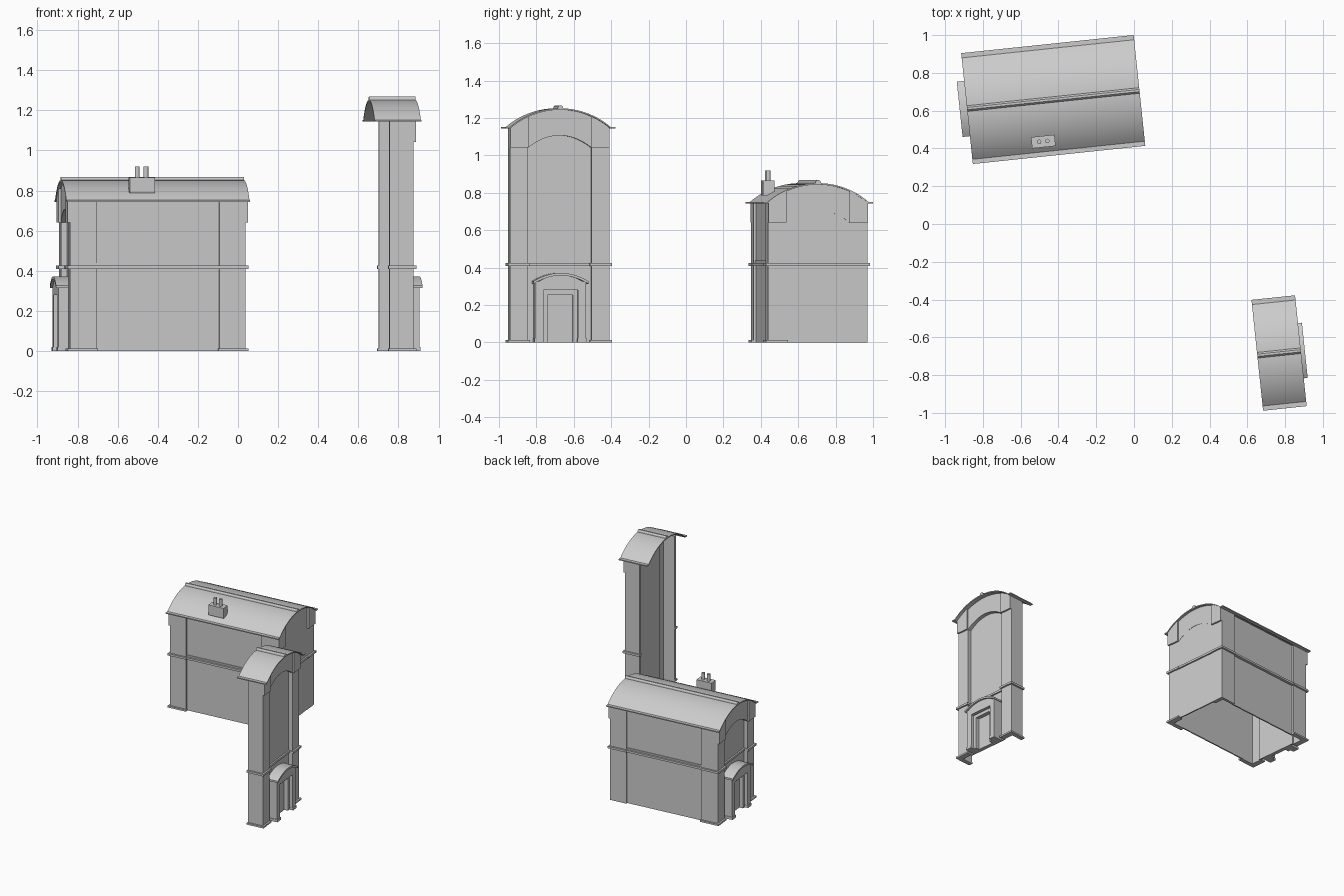
import bpy, bmesh, math
from mathutils import Matrix

if "Cube" in bpy.data.objects:
    bpy.data.objects.remove(bpy.data.objects["Cube"], do_unlink=True)

stone = bpy.data.materials.new("plain_grey")
stone.use_nodes = True
GREY = (0.6, 0.6, 0.6, 1)
stone.diffuse_color = GREY
stone.node_tree.nodes["Principled BSDF"].inputs["Base Color"].default_value = GREY

W = 0.267        # half width of the walls
P = 0.17         # inner edge of the corner posts
T = 0.02         # wall thickness
BAND = (0.41, 0.426)
R = 0.4145       # roof radius
place = Matrix()
prefix = ""


def prism(name, profile, u0, u1, smooth=False):
    """Extrude a (v, z) profile along the length of the building."""
    bm = bmesh.new()
    lo, hi = min(u0, u1), max(u0, u1)
    face = bm.faces.new([bm.verts.new((lo, v, z)) for v, z in profile])
    ext = bmesh.ops.extrude_face_region(bm, geom=[face])["geom"]
    moved = [g for g in ext if isinstance(g, bmesh.types.BMVert)]
    bmesh.ops.translate(bm, verts=moved, vec=(hi - lo, 0, 0))
    bmesh.ops.recalc_face_normals(bm, faces=bm.faces)
    mesh = bpy.data.meshes.new(prefix + name)
    bm.to_mesh(mesh)
    bm.free()
    mesh.materials.append(stone)
    ob = bpy.data.objects.new(prefix + name, mesh)
    bpy.context.collection.objects.link(ob)
    ob.matrix_world = place
    if smooth:
        bpy.ops.object.select_all(action='DESELECT')
        ob.select_set(True)
        bpy.context.view_layer.objects.active = ob
        bpy.ops.object.shade_smooth_by_angle()
    return ob


def box(name, u0, u1, v0, v1, z0, z1):
    return prism(name, [(v0, z0), (v1, z0), (v1, z1), (v0, z1)], u0, u1)


def arc(v0, v1, height, n=20):
    """Points along a curve z = height(v)."""
    vs = [v0 + (v1 - v0) * i / n for i in range(n + 1)]
    return [(v, height(v)) for v in vs]


def roof_z(eave):
    return lambda v: eave + 0.105 - R + math.sqrt(R * R - v * v)


def bow(edge, top, half):
    return lambda v: top - (top - edge) * (v / half) ** 2


def roof(eave, half):
    top = arc(-0.27, 0.27, roof_z(eave), 28)
    top = [(-0.295, eave + 0.005)] + top + [(0.295, eave + 0.005)]
    under = [(v, z - 0.008) for v, z in reversed(top)]
    prism("roof", top + under, -half, half, True)
    z = eave + 0.1
    prism("ridge_cap", [(-0.016, z), (0.016, z), (0.013, z + 0.014), (0.006, z + 0.021),
                        (-0.006, z + 0.021), (-0.013, z + 0.014)], -half, half)


def door(f, s):
    """Arched porch around a door on the end wall at u = f."""
    back = f - s * 0.03
    for side in (-1, 1):
        box("door_jamb", back, f + s * 0.045, side * 0.093, side * 0.137, 0, 0.325)
        box("jamb_foot", back, f + s * 0.05, side * 0.09, side * 0.141, 0, 0.02)
        box("door_frame", back, f + s * 0.02, side * 0.068, side * 0.093, 0, 0.28)
    box("door_frame_top", back, f + s * 0.02, -0.068, 0.068, 0.255, 0.28)
    box("door_leaf", back, f - s * 0.01, -0.068, 0.068, 0, 0.255)
    curve = bow(0.315, 0.36, 0.137)
    prism("door_header", [(0.137, 0.28), (-0.137, 0.28)] + arc(-0.137, 0.137, curve),
          back, f + s * 0.045)
    top = arc(-0.147, 0.147, bow(0.328, 0.372, 0.147))
    prism("door_canopy", top + [(v, z - 0.014) for v, z in reversed(top)],
          back, f + s * 0.058, True)


def end_wall(f, s, eave, post, recess, bases=(-1, 1)):
    """Corner posts, gable and panel of the end at u = f facing direction s."""
    rz = roof_z(eave)
    under = lambda v: rz(v) - 0.004
    spring = eave - 0.105
    for side in (-1, 1):
        box("post_end", f, f - s * 0.03, side * P, side * W, 0, eave)
        box("post_side", f, f - s * post, side * (W - T), side * W, 0, eave)
        prism("gable_corner", [(side * W, spring), (side * P, spring)]
              + arc(side * P, side * W, under, 8), f - s * 0.03, f + s * 0.013)
        # mouldings that wrap round the post
        rings = [("band", *BAND)] + ([("base", 0, 0.013)] if side in bases else [])
        for name, z0, z1 in rings:
            box(name + "_end", f + s * 0.013, f - s * 0.03,
                side * (P - 0.008), side * (W + 0.013), z0, z1)
            box(name + "_side", f, f - s * (post + 0.006),
                side * (W - T), side * (W + 0.013), z0, z1)
    prism("gable", arc(-P, P, bow(spring, eave - 0.04, P)) + arc(P, -P, under),
          f - s * 0.03, f)
    p = f - s * recess
    box("end_panel", p, p - s * 0.01, -P, P, 0, eave + 0.03)
    box("panel_band", p, p + s * 0.012, -P, P, *BAND)


def stand(name, x, y):
    global place, prefix
    prefix = name + "_"
    place = Matrix.Translation((x, y, 0)) @ Matrix.Rotation(math.radians(6), 4, 'Z')


# Long hall
stand("hall", -0.4275, 0.659)
EAVE = 0.747
roof(EAVE, 0.459)
end_wall(-0.44, -1, EAVE, 0.132, 0.03)
end_wall(0.44, 1, EAVE, 0.132, 0.002, bases=(-1,))
door(-0.44, -1)
for side in (-1, 1):
    face = W - 0.013
    box("side_panel", -0.31, 0.31, side * (face - 0.01), side * face, 0, EAVE)
    box("side_band", -0.31, 0.31, side * face, side * (W + 0.008), *BAND)
    box("side_sill", -0.31, 0.31, side * face, side * (face + 0.006), BAND[1], 0.438)

# Chimney with two pots
box("chimney", -0.138, -0.013, -0.246, -0.186, 0.787, 0.866)
for u in (-0.098, -0.054):
    bpy.ops.mesh.primitive_cylinder_add(vertices=12, radius=0.012, depth=0.07)
    pot = bpy.context.object
    pot.name = "chimney_pot"
    pot.data.materials.append(stone)
    pot.matrix_world = place @ Matrix.Translation((u, -0.215, 0.885))
    bpy.ops.object.shade_smooth_by_angle()

# Tall slice, open at the back
stand("tower", 0.768, -0.683)
roof(1.147, 0.116)
end_wall(0.079, 1, 1.147, 0.119, 0.03)
door(0.079, 1)
